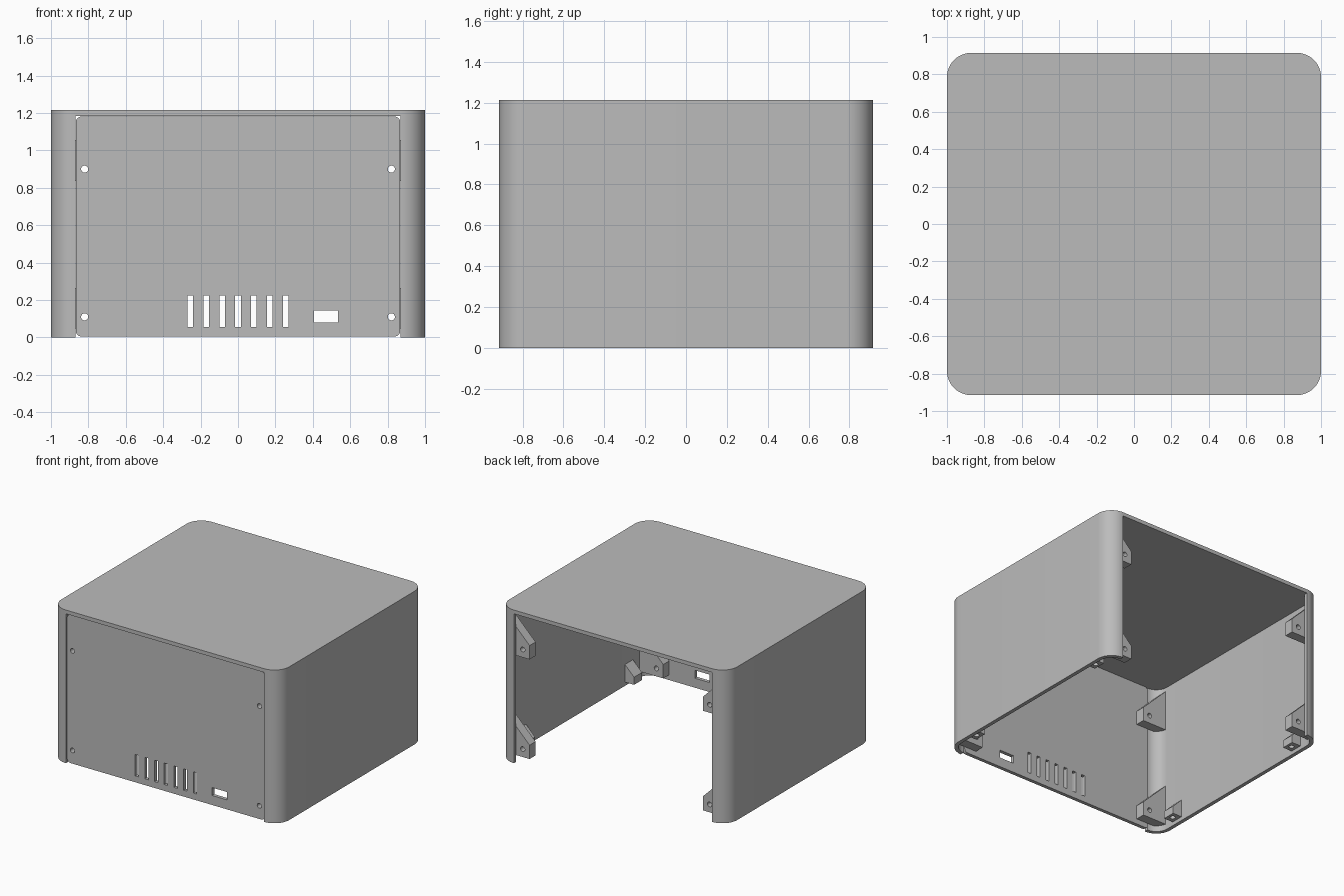
import bpy, bmesh
from math import sin, cos, pi
from mathutils import Vector

if "Cube" in bpy.data.objects:
    bpy.data.objects.remove(bpy.data.objects["Cube"])

grey = bpy.data.materials.new("plain_grey")
grey.use_nodes = True
colour = (0.5, 0.5, 0.5, 1)
grey.diffuse_color = colour
grey.node_tree.nodes["Principled BSDF"].inputs["Base Color"].default_value = colour

HX, HY, HEIGHT = 1.0, 0.915, 1.215    # half width, half depth, height
WALL, RADIUS = 0.03, 0.13
ROOF = HEIGHT - WALL
OPEN = HX - RADIUS                    # half width of the front and back openings


def prism(name, outline, low, high, axis="z"):
    """Extrude a 2D outline along z (outline in xy) or y (outline in xz)."""
    place = (lambda a, b, c: (a, b, c)) if axis == "z" else (lambda a, b, c: (a, c, b))
    bm = bmesh.new()
    face = bm.faces.new([bm.verts.new(place(a, b, low)) for a, b in outline])
    new = bmesh.ops.extrude_face_region(bm, geom=[face])["geom"]
    move = Vector(place(0, 0, high - low))
    bmesh.ops.translate(bm, vec=move, verts=[g for g in new if isinstance(g, bmesh.types.BMVert)])
    bmesh.ops.recalc_face_normals(bm, faces=bm.faces[:])
    mesh = bpy.data.meshes.new(name)
    bm.to_mesh(mesh)
    bm.free()
    mesh.materials.append(grey)
    obj = bpy.data.objects.new(name, mesh)
    bpy.context.collection.objects.link(obj)
    return obj


def arc(cx, cy, r, start, steps=12):
    angles = [start + pi / 2 * i / steps for i in range(steps + 1)]
    return [(cx + r * cos(a), cy + r * sin(a)) for a in angles]


def rounded(hx, hy, r, cy=0, steps=12):
    corners = ((1, 1), (-1, 1), (-1, -1), (1, -1))
    return [p for i, (sx, sy) in enumerate(corners)
            for p in arc(sx * (hx - r), cy + sy * (hy - r), r, i * pi / 2, steps)]


def rect(x0, x1, y0, y1):
    return [(x0, y0), (x1, y0), (x1, y1), (x0, y1)]


def circle(x, y, r, n=24):
    return [(x + r * cos(2 * pi * i / n), y + r * sin(2 * pi * i / n)) for i in range(n)]


def combine(obj, tool, operation="DIFFERENCE"):
    mod = obj.modifiers.new("combine", "BOOLEAN")
    mod.operation, mod.object, mod.solver = operation, tool, "EXACT"
    bpy.context.view_layer.objects.active = obj
    bpy.ops.object.modifier_apply(modifier=mod.name)
    bpy.data.objects.remove(tool)


def smooth(obj):
    bpy.ops.object.select_all(action="DESELECT")
    obj.select_set(True)
    bpy.context.view_layer.objects.active = obj
    bpy.ops.object.shade_smooth_by_angle(angle=pi / 6)


# Outer shell, open at the bottom, front and back
shell = prism("shell", rounded(HX, HY, RADIUS), 0, HEIGHT)
inner_r = RADIUS - WALL
cavity = []
for i, (sx, sy) in enumerate(((1, 1), (-1, 1), (-1, -1), (1, -1))):
    curve = arc(sx * OPEN, sy * (HY - RADIUS), inner_r, i * pi / 2)
    lip = [(sx * OPEN, sy * 1.1)]
    cavity += curve + lip if sx * sy > 0 else lip + curve
combine(shell, prism("cavity_cutter", cavity, -0.5, ROOF))
smooth(shell)

# Front panel with vents, port and screw holes
PANEL_IN = -0.875
panel = prism("front_panel", rounded(OPEN - 0.003, 0.588, 0.03, 0.593, 6), -0.903, PANEL_IN, "y")
holes = [rect(x - 0.015, x + 0.015, 0.055, 0.225) for x in [0.085 * k for k in range(-3, 4)]]
holes.append(rect(0.405, 0.535, 0.08, 0.143))
SCREW_X, SCREW_Z, SCREW_R = 0.82, (0.11, 0.9), 0.019
holes += [circle(s * SCREW_X, z, SCREW_R) for s in (-1, 1) for z in SCREW_Z]
for hole in holes:
    combine(panel, prism("panel_cutter", hole, -1, -0.8, "y"))
smooth(panel)

# Sloped screw brackets behind the front and back openings
for sx, side in ((1, "left"), (-1, "right")):
    for sy, end in ((-1, "front"), (1, "back")):
        for z, level in zip(SCREW_Z, ("lower", "upper")):
            low = z - 0.063
            shape = [(0.76, low), (1.0, low), (1.0, low + 0.35), (0.76, low + 0.11)]
            bracket = prism(f"{end}_{side}_{level}_bracket", [(sx * x, h) for x, h in shape],
                            sy * 0.80, sy * 0.875, "y")
            combine(bracket, prism("trim", rounded(HX - 0.015, HY - 0.015, RADIUS - 0.015),
                                   -0.1, HEIGHT - 0.015), "INTERSECT")
            combine(bracket, prism("screw_cutter", circle(sx * SCREW_X, z, SCREW_R),
                                   sy * 0.7, sy, "y"))
            smooth(bracket)

        # Small sloped tabs for the floor plate
        shape = [(0.89, 0.03), (0.98, 0.03), (0.98, 0.18), (0.89, 0.09)]
        tab = prism(f"{end}_{side}_floor_tab", [(sx * x, h) for x, h in shape],
                    sy * 0.62, sy * 0.72, "y")
        combine(tab, prism("tab_cutter", circle(sx * 0.927, sy * 0.67, 0.02), -0.1, 0.08))
        smooth(tab)
